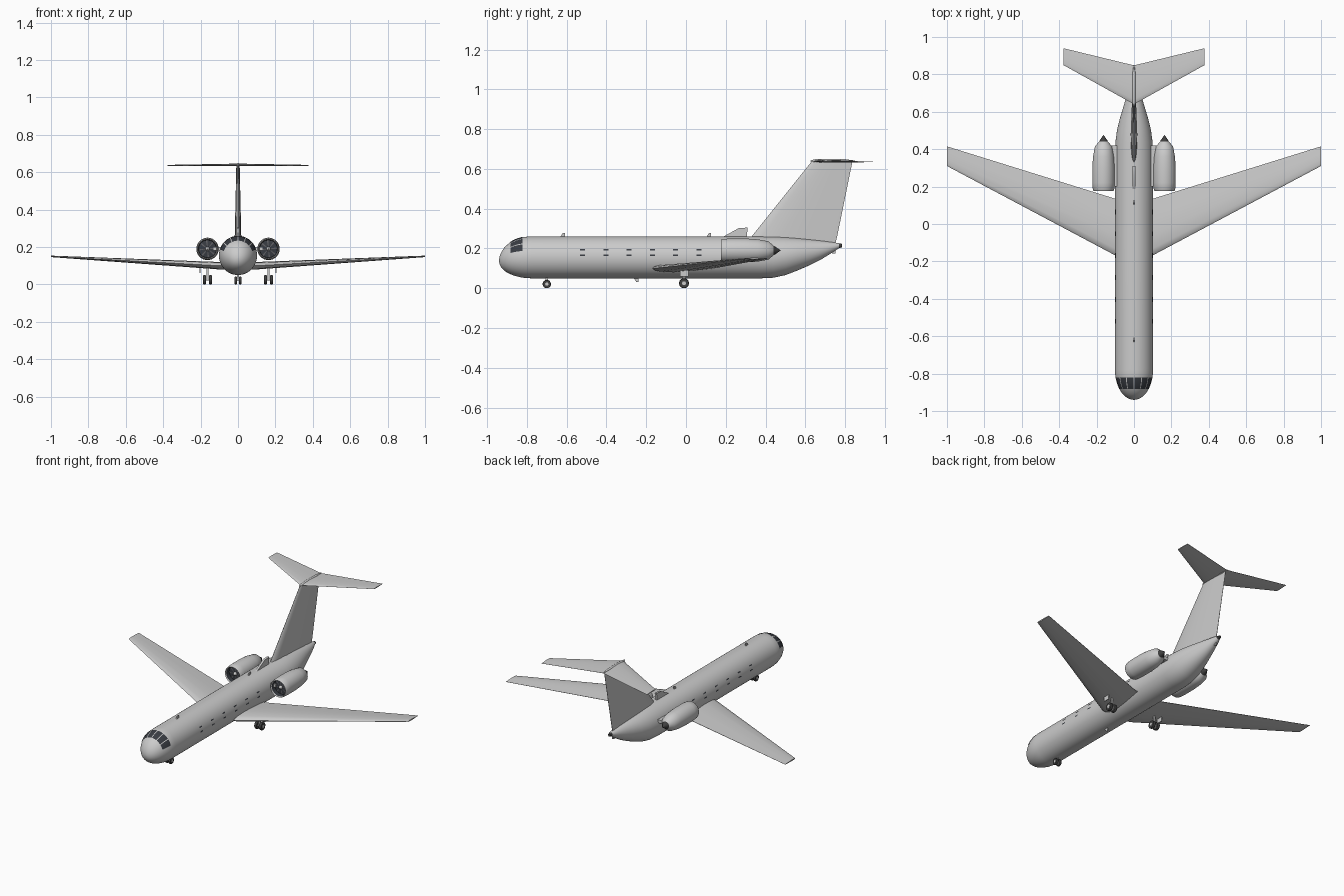
import bpy, bmesh
from math import sin, cos, pi, radians, sqrt

cube = bpy.data.objects.get("Cube")
if cube:
    bpy.data.objects.remove(cube, do_unlink=True)


def material(name, rgb):
    m = bpy.data.materials.new(name)
    m.use_nodes = True
    m.diffuse_color = (*rgb, 1)
    m.node_tree.nodes["Principled BSDF"].inputs["Base Color"].default_value = (*rgb, 1)
    return m


GREY = material("light grey paint", (0.6, 0.6, 0.6))
DARK = material("dark glass", (0.04, 0.045, 0.055))
RUBBER = material("dark rubber", (0.05, 0.05, 0.05))
BLADE = material("dark metal", (0.12, 0.12, 0.13))
parts = []


def finish(name, bm, mats):
    bmesh.ops.recalc_face_normals(bm, faces=bm.faces)
    mesh = bpy.data.meshes.new(name)
    bm.to_mesh(mesh)
    bm.free()
    for m in mats:
        mesh.materials.append(m)
    ob = bpy.data.objects.new(name, mesh)
    bpy.context.collection.objects.link(ob)
    parts.append(ob)
    return ob


def loft(name, rings, mat, caps=True):
    """Skin a list of equal closed rings."""
    bm = bmesh.new()
    vs = [[bm.verts.new(p) for p in r] for r in rings]
    n = len(vs[0])
    for a, b in zip(vs, vs[1:]):
        for i in range(n):
            j = (i + 1) % n
            bm.faces.new((a[i], a[j], b[j], b[i]))
    if caps:
        bm.faces.new(vs[0])
        bm.faces.new(vs[-1])
    return finish(name, bm, [mat])


def lathe(name, profile, cx, cz, mat, caps=True, n=32):
    """Turn (radius, y) points around an axis along y."""
    return loft(name, [[(cx + r * cos(2 * pi * i / n), y, cz + r * sin(2 * pi * i / n))
                        for i in range(n)] for r, y in profile], mat, caps)


def box(name, x, y, z, mat):
    return loft(name, [[(x[0], yy, z[0]), (x[1], yy, z[0]), (x[1], yy, z[1]), (x[0], yy, z[1])]
                       for yy in y], mat)


def wheel(name, x, y, r, width):
    """Tyre along x with a lighter hub."""
    n = 24
    for label, prof, mat in (("tyre", ((0.7, -1), (0.92, -1), (1, -0.6), (1, 0.6), (0.92, 1), (0.7, 1)), RUBBER),
                             ("hub", ((0.4, -1.15), (0.4, 1.15)), GREY)):
        loft(name + "_" + label, [[(x + w * width / 2, y + k * r * cos(2 * pi * i / n),
                                    r + k * r * sin(2 * pi * i / n)) for i in range(n)]
                                  for k, w in prof], mat)


# Fuselage: round nose, straight tube, upswept tail (y, top, bottom, half width)
TAIL = [(0.38, 0.26, 0.05, 0.102), (0.44, 0.26, 0.053, 0.099), (0.50, 0.257, 0.066, 0.091),
        (0.56, 0.252, 0.089, 0.077), (0.62, 0.246, 0.115, 0.059), (0.68, 0.239, 0.145, 0.041),
        (0.74, 0.231, 0.182, 0.024), (0.77, 0.226, 0.202, 0.013)]
NOSE_Y, NOSE_LEN = -0.78, 0.16


def hull(y, a, off=0.0):
    """Point on the nose or tube at station y, angle a from the left side."""
    t = max(0.0, (NOSE_Y - y) / NOSE_LEN)
    k = sqrt(max(0.0, 1 - t * t))
    zc = 0.155 - 0.015 * t ** 3
    return ((0.102 * k + off) * cos(a), y, zc + (0.105 * k + off) * sin(a))


N = 48
ANG = [2 * pi * i / N for i in range(N)]
rings = [[hull(NOSE_Y - NOSE_LEN * cos(pi / 2 * (i + 0.15) / 14), a) for a in ANG] for i in range(15)]
rings += [[(w * cos(a), y, (t + b) / 2 + (t - b) / 2 * sin(a)) for a in ANG] for y, t, b, w in TAIL]
loft("fuselage", rings, GREY)
lathe("tail_tip", ((0.012, 0.768), (0.009, 0.785)), 0, 0.214, RUBBER, n=16)


def plate(bm, y0, y1, a0, a1, n=5, off=0.002):
    """Thin painted patch that follows the hull."""
    g = [[bm.verts.new(hull(y0 + (y1 - y0) * j / n, radians(a0 + (a1 - a0) * i / n), off))
          for i in range(n + 1)] for j in range(n + 1)]
    for j in range(n):
        for i in range(n):
            bm.faces.new((g[j][i], g[j][i + 1], g[j + 1][i + 1], g[j + 1][i]))


# Windscreen panes
bm = bmesh.new()
for i in range(6):
    a = 17 + i * 146 / 6
    plate(bm, -0.882, -0.822, a + 1.5, a + 146 / 6 - 1.5)
finish("windscreen", bm, [DARK])

# Cabin window strips, two rows per side
bm = bmesh.new()
for i in range(6):
    y = -0.52 + 0.117 * i
    for a in (5.5, 21):
        for c in (a, 180 - a):
            plate(bm, y - 0.013, y + 0.013, c - 2, c + 2, 2, 0.003)
finish("cabin_windows", bm, [DARK])

# Flying surfaces share one aerofoil: (chord fraction, half thickness)
FOIL = [(0, 0), (0.03, 0.22), (0.12, 0.4), (0.35, 0.5), (0.65, 0.33), (1, 0.03)]
OUTLINE = FOIL + [(c, -t) for c, t in FOIL[:0:-1]]


def surface(name, stations, upright=False):
    """Stations: (span position, leading y, trailing y, offset, thickness)."""
    rings = []
    for s, le, te, o, th in stations:
        pts = [(le + (te - le) * c, o + t * th) for c, t in OUTLINE]
        rings.append([(w, y, s) if upright else (s, y, w) for y, w in pts])
    return loft(name, rings, GREY)


surface("wing", [(-1, 0.31, 0.415, 0.15, 0.008), (-0.1, -0.168, 0.135, 0.1, 0.04),
                 (0.1, -0.168, 0.135, 0.1, 0.04), (1, 0.31, 0.415, 0.15, 0.008)])
surface("tail_fin", [(0.2, 0.285, 0.745, 0, 0.036), (0.26, 0.33, 0.76, 0, 0.035),
                     (0.638, 0.632, 0.837, 0, 0.018)], True)
surface("tailplane", [(-0.378, 0.85, 0.94, 0.636, 0.006), (0, 0.64, 0.848, 0.639, 0.014),
                      (0.378, 0.85, 0.94, 0.636, 0.006)])
lathe("tailplane_fairing", ((0.002, 0.625), (0.009, 0.65), (0.009, 0.8), (0.002, 0.85)), 0, 0.64, GREY, n=16)


# Dorsal intake and blade aerials
def blade(name, pts, half):
    loft(name, [[(x, y, z) for y, z in pts] for x in (-half, half)], GREY)


blade("dorsal_intake", ((0.17, 0.25), (0.265, 0.302), (0.31, 0.305), (0.305, 0.25)), 0.007)
for name, y in (("front_aerial", -0.635), ("rear_aerial", 0.1)):
    blade(name, ((y, 0.255), (y + 0.015, 0.277), (y + 0.027, 0.277), (y + 0.025, 0.255)), 0.003)
blade("belly_aerial", ((-0.265, 0.053), (-0.25, 0.032), (-0.238, 0.032), (-0.24, 0.053)), 0.003)
blade("tail_skid", ((0.725, 0.19), (0.735, 0.174), (0.752, 0.176), (0.752, 0.2)), 0.004)

# Engines and main landing gear on both sides
for s, side in ((1, "left"), (-1, "right")):
    ex, ez = s * 0.163, 0.19
    lathe(side + "_nacelle", ((0.049, 0.182), (0.053, 0.176), (0.057, 0.182), (0.06, 0.22), (0.06, 0.30),
                              (0.056, 0.36), (0.046, 0.415), (0.024, 0.44)), ex, ez, GREY, False)
    lathe(side + "_intake_duct", ((0.049, 0.182), (0.047, 0.22)), ex, ez, DARK, False)
    fan = lathe(side + "_fan", ((0.047, 0.21), (0.008, 0.205)), ex, ez, DARK)
    fan.data.materials.append(BLADE)
    for i, p in enumerate(fan.data.polygons):
        p.material_index = 1 if i % 4 == 0 else 0
    lathe(side + "_fan_hub", ((0.012, 0.207), (0.009, 0.195), (0.001, 0.186)), ex, ez, GREY, n=16)
    lathe(side + "_exhaust", ((0.024, 0.438), (0.02, 0.448), (0.001, 0.475)), ex, ez, RUBBER, n=20)
    box(side + "_pylon", sorted((s * 0.08, s * 0.13)), (0.2, 0.42), (0.18, 0.2), GREY)

    for k, x in (("inner", 0.147), ("outer", 0.179)):
        wheel(side + "_" + k + "_main_wheel", s * x, -0.01, 0.025, 0.016)
    box(side + "_main_axle", sorted((s * 0.147, s * 0.179)), (-0.014, -0.006), (0.021, 0.029), GREY)
    box(side + "_main_strut", sorted((s * 0.158, s * 0.168)), (-0.016, -0.004), (0.022, 0.1), GREY)
    box(side + "_gear_door", sorted((s * 0.2, s * 0.205)), (-0.03, 0.012), (0.06, 0.1), GREY)
    wheel(side + "_nose_wheel", s * 0.012, -0.7, 0.021, 0.012)

box("nose_strut", (-0.005, 0.005), (-0.706, -0.694), (0.018, 0.07), GREY)

# Smooth curved parts, keep hard edges
bpy.ops.object.select_all(action="DESELECT")
for ob in parts:
    ob.select_set(True)
bpy.context.view_layer.objects.active = parts[0]
bpy.ops.object.shade_smooth_by_angle(angle=radians(35))
